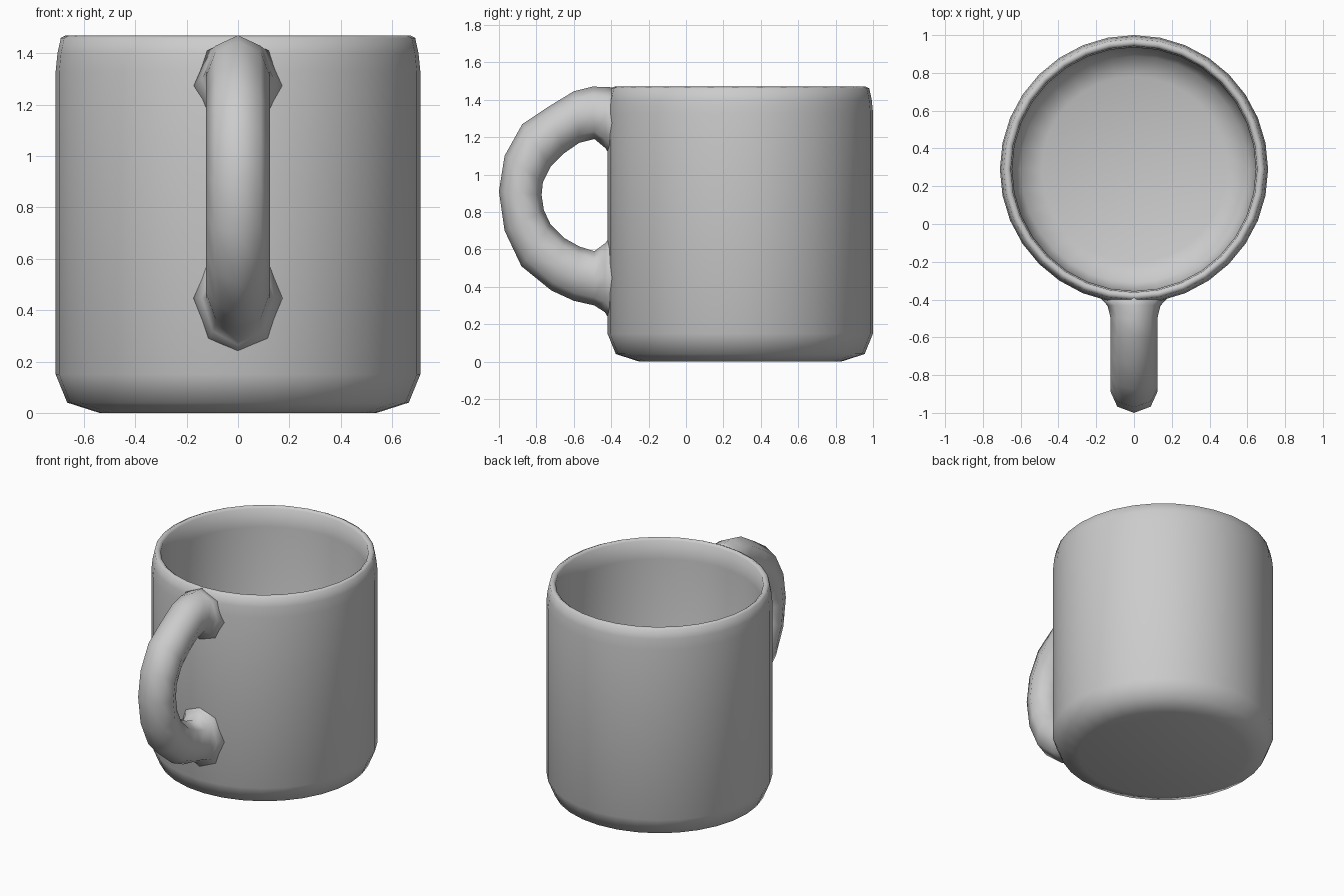
import bpy, bmesh, math

if "Cube" in bpy.data.objects:
    bpy.data.objects.remove(bpy.data.objects["Cube"])

grey = bpy.data.materials.new("plain grey ceramic")
grey.diffuse_color = (0.6, 0.6, 0.6, 1)
grey.use_nodes = True
grey.node_tree.nodes["Principled BSDF"].inputs["Base Color"].default_value = grey.diffuse_color


def skin(name, rings, closed_ends):
    """Join equal-sized rings of points into a smooth closed surface."""
    bm = bmesh.new()
    loops = [[bm.verts.new(p) for p in r] for r in rings]
    n = len(loops[0])
    for a, b in zip(loops, loops[1:]):
        for i in range(n):
            j = (i + 1) % n
            bm.faces.new((a[i], a[j], b[j], b[i]))
    # ends closed by a fan around a centre point
    for loop, centre in zip((loops[0], loops[-1]), closed_ends):
        c = bm.verts.new(centre)
        for i in range(n):
            bm.faces.new((loop[i], loop[(i + 1) % n], c))
    bmesh.ops.recalc_face_normals(bm, faces=bm.faces)
    for f in bm.faces:
        f.smooth = True
    mesh = bpy.data.meshes.new(name)
    bm.to_mesh(mesh)
    bm.free()
    mesh.materials.append(grey)
    obj = bpy.data.objects.new(name, mesh)
    bpy.context.collection.objects.link(obj)
    return obj


# Cup: lathe profile (radius, z), up the outside and down the inside
CY, SIDES = 0.29, 32
profile = [(0.54, 0.0), (0.665, 0.04), (0.71, 0.15), (0.71, 1.33), (0.703, 1.40),
           (0.69, 1.46), (0.67, 1.47), (0.652, 1.455), (0.645, 1.33),
           (0.642, 0.22), (0.60, 0.11), (0.49, 0.07)]
rings = [[(r * math.cos(2 * math.pi * i / SIDES),
           CY + r * math.sin(2 * math.pi * i / SIDES), z) for i in range(SIDES)]
         for r, z in profile]
skin("cup", rings, [(0, CY, 0), (0, CY, 0.06)])

# Handle: stations as outer (y, z), inner (y, z), half width; flared at the wall
stations = [
    (-0.380, 1.465, -0.375, 1.05, 0.19),
    (-0.430, 1.468, -0.430, 1.14, 0.14),
    (-0.500, 1.470, -0.490, 1.19, 0.125),
    (-0.600, 1.445, -0.570, 1.17, 0.125),
    (-0.740, 1.360, -0.650, 1.115, 0.125),
    (-0.875, 1.270, -0.725, 1.04, 0.125),
    (-0.970, 1.100, -0.765, 0.96, 0.125),
    (-1.000, 0.910, -0.772, 0.89, 0.125),
    (-0.970, 0.700, -0.760, 0.81, 0.125),
    (-0.880, 0.510, -0.725, 0.735, 0.125),
    (-0.720, 0.380, -0.650, 0.66, 0.125),
    (-0.600, 0.325, -0.570, 0.615, 0.125),
    (-0.490, 0.300, -0.490, 0.59, 0.125),
    (-0.435, 0.265, -0.430, 0.635, 0.14),
    (-0.380, 0.180, -0.375, 0.71, 0.19),
]
rings = []
for oy, oz, iy, iz, w in stations:
    ring = []
    for k in range(8):
        a = k * math.pi / 4
        t = (1 + math.cos(a)) / 2
        ring.append((w * math.sin(a), iy + (oy - iy) * t, iz + (oz - iz) * t))
    rings.append(ring)
skin("handle", rings, [(0, -0.377, 1.26), (0, -0.377, 0.45)])
